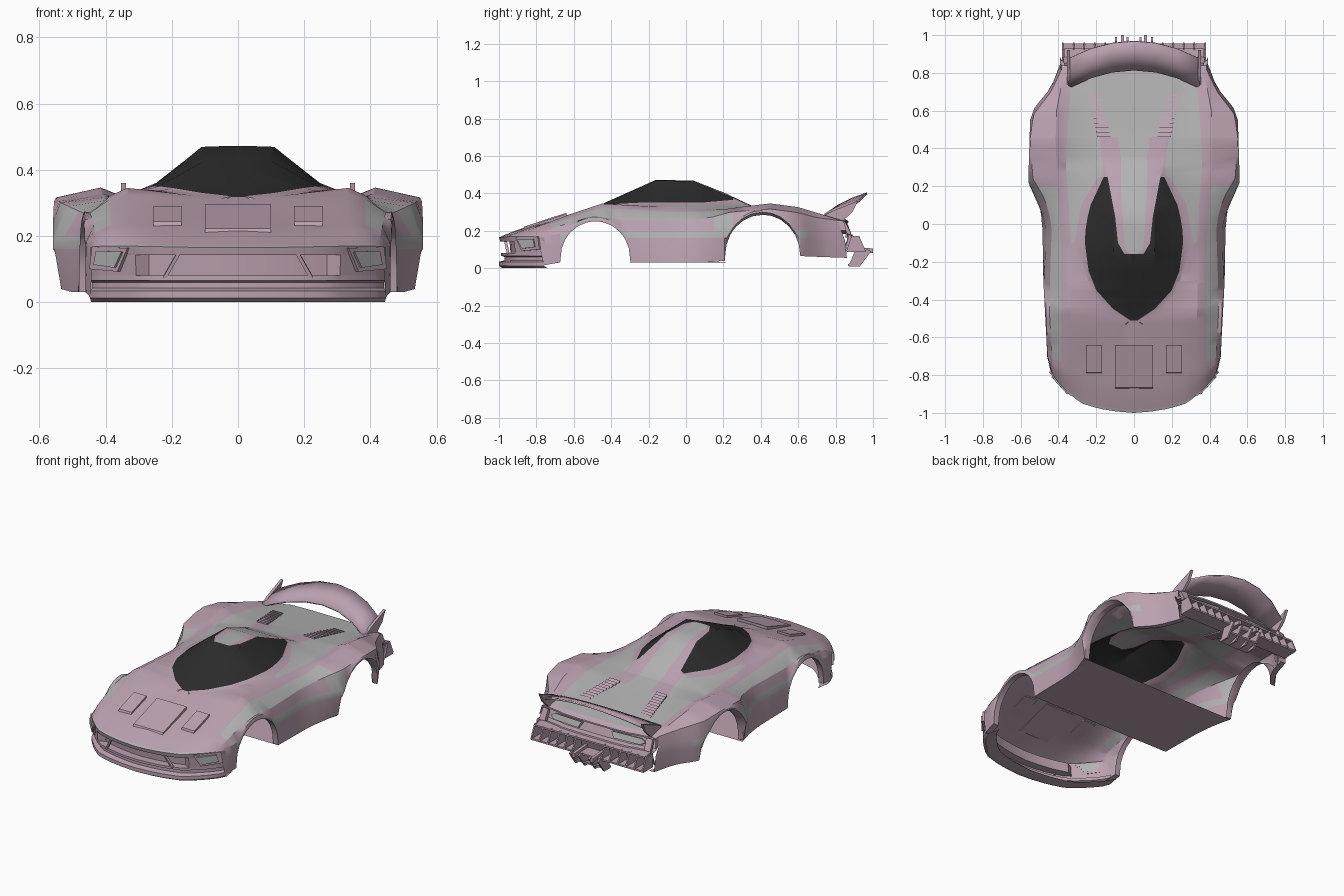
import bpy, bmesh, math

def material(name, col):
    m = bpy.data.materials.new(name)
    m.diffuse_color = (*col, 1)
    return m

PINK = material("paint_pink", (0.50, 0.36, 0.44))
GREY = material("stripe_grey", (0.45, 0.45, 0.45))
BLACK = material("glass_black", (0.025, 0.025, 0.025))
MATS = [PINK, GREY, BLACK]

def build(name, verts, faces, mat=0, mirror=True, thick=0, smooth=30):
    me = bpy.data.meshes.new(name)
    me.from_pydata(verts, [], faces)
    ob = bpy.data.objects.new(name, me)
    bpy.context.collection.objects.link(ob)
    for m in MATS:
        me.materials.append(m)
    for i, p in enumerate(me.polygons):
        p.material_index = mat[i] if isinstance(mat, list) else mat
    bm = bmesh.new()
    bm.from_mesh(me)
    bmesh.ops.recalc_face_normals(bm, faces=bm.faces)
    bm.to_mesh(me)
    bm.free()
    if thick:
        s = ob.modifiers.new("thickness", 'SOLIDIFY')
        s.thickness, s.offset = thick, 0
    if mirror:
        ob.modifiers.new("mirror", 'MIRROR').use_clip = True
    if smooth:
        bpy.ops.object.select_all(action='DESELECT')
        bpy.context.view_layer.objects.active = ob
        ob.select_set(True)
        bpy.ops.object.shade_smooth_by_angle(angle=math.radians(smooth))
    return ob

def grid(rows):
    n = len(rows[0])
    verts = [p for r in rows for p in r]
    faces = [(i*n+j, i*n+j+1, (i+1)*n+j+1, (i+1)*n+j)
             for i in range(len(rows)-1) for j in range(n-1)]
    return verts, faces

def prism(name, poly, x0, x1, mat=0):
    """Side (y, z) outline extruded from x0 to x1, mirrored."""
    n = len(poly)
    verts = [(x, y, z) for x in (x0, x1) for y, z in poly]
    faces = [tuple(range(n)), tuple(range(n, 2*n))]
    faces += [(i, (i+1) % n, n+(i+1) % n, n+i) for i in range(n)]
    return build(name, verts, faces, mat, smooth=0)

# Body feature lines from centre to sill: (y, x, z)
c0 = [(-1, 0, .165), (-.89, 0, .21), (-.65, 0, .28), (-.5, 0, .32), (-.16, 0, .472),
      (.04, 0, .468), (.2, 0, .405), (.35, 0, .335), (.5, 0, .31), (.84, 0, .268)]
spine = [(-.993, .09, .165), (-.88, .09, .21), (-.6, .02, .29), (-.5, .005, .32), (-.16, .025, .472), (-.13, .05, .471),
         (.04, .06, .467), (.2, .07, .404), (.35, .07, .334), (.5, .09, .31), (.84, .12, .268)]
roof = [(-.98, .17, .166), (-.86, .17, .212), (-.6, .05, .29), (-.5, .01, .32), (-.16, .05, .471), (-.1, .085, .47),
        (.04, .1, .464), (.25, .14, .378), (.35, .15, .332), (.5, .17, .31), (.835, .22, .268)]
pillar = [(-.97, .21, .167), (-.85, .21, .213), (-.6, .09, .29), (-.5, .015, .32), (-.35, .08, .385), (-.16, .11, .469),
          (.04, .108, .463), (.25, .15, .372), (.35, .16, .331), (.5, .18, .31), (.833, .23, .268)]
glass = [(-.952, .27, .168), (-.84, .26, .215), (-.6, .14, .29), (-.51, .02, .32), (-.45, .11, .33),
         (-.35, .2, .345), (-.25, .24, .35), (-.1, .26, .35), (0, .255, .35), (.1, .23, .352),
         (.25, .16, .365), (.35, .17, .33), (.5, .19, .309), (.83, .24, .267)]
trim = [(-.925, .31, .169), (-.82, .3, .216), (-.6, .23, .29), (-.5, .13, .32), (-.35, .225, .338),
        (-.1, .315, .335), (.1, .28, .334), (.25, .19, .345), (.35, .2, .325), (.5, .22, .308), (.825, .26, .266)]
c5 = [(-.89, .35, .17), (-.8, .345, .22), (-.6, .33, .295), (-.45, .335, .345), (-.1, .335, .325),
      (.1, .345, .315), (.3, .36, .312), (.45, .355, .322), (.6, .345, .3), (.815, .33, .265)]
c6 = [(-.855, .385, .17), (-.79, .385, .213), (-.6, .385, .275), (-.45, .385, .322), (-.1, .385, .3),
      (.1, .40, .3), (.3, .41, .328), (.45, .415, .346), (.6, .41, .326), (.81, .37, .262)]
c7 = [(-.82, .415, .17), (-.75, .43, .2), (-.6, .44, .25), (-.48, .447, .27), (-.3, .445, .255), (0, .435, .255),
      (.13, .47, .27), (.24, .535, .3), (.45, .55, .316), (.58, .532, .3), (.7, .44, .27), (.815, .385, .255)]
c8 = [(-.8, .43, .165), (-.7, .458, .18), (-.48, .465, .2), (-.3, .465, .2), (0, .455, .2), (.12, .51, .2),
      (.22, .56, .19), (.55, .55, .2), (.62, .525, .2), (.72, .44, .2), (.83, .395, .2)]
c9 = [(-.78, .44, .1), (-.7, .46, .13), (-.3, .475, .16), (0, .465, .16), (.12, .515, .16),
      (.22, .56, .16), (.55, .55, .16), (.62, .525, .16), (.72, .44, .15), (.85, .39, .15)]
c10 = [(-.76, .447, .015), (-.68, .46, .03), (-.3, .48, .03), (0, .485, .03), (.1, .5, .03),
       (.21, .535, .04), (.6, .525, .065), (.72, .43, .06), (.86, .385, .055)]
COLS = [c0, spine, roof, pillar, glass, trim, c5, c6, c7, c8, c9, c10]
ARCHES = [(-.485, .185, .06, .19), (.41, .2, .07, .215)]   # y, half width, base z, height

def at(keys, y):
    for a, b in zip(keys, keys[1:]):
        if y <= b[0]:
            t = max(0, (y-a[0])/(b[0]-a[0]))
            return [a[k]+t*(b[k]-a[k]) for k in (1, 2)]
    return list(keys[-1][1:])

def arch(y):
    for cy, r, base, h in ARCHES:
        d = abs(y-cy)/r
        if d <= 1.0005:
            return base+h*math.sqrt(max(0, 1-d*d))
    return -1

stations = {-1, -.985, -.93, -.86, -.8, -.75, -.7, -.51, -.48, -.45, -.4, -.35, -.25, -.16, -.13, -.1, -.03,
            .04, .1, .15, .2, .25, .3, .35, .45, .5, .65, .7, .75, .8, .85}
for cy, r, _, _ in ARCHES:
    stations |= {round(cy+r*math.cos(math.pi*k/12), 4) for k in range(13)}
    stations |= {round(cy-r-.003, 4), round(cy+r+.003, 4)}
S = sorted(stations)

rows = []
for s in S:
    row = []
    for j, keys in enumerate(COLS):
        y = s
        if s < -.7:
            y = -.7+(s+.7)/-.3*(keys[0][0]+.7)
        elif s > .65:
            y = .65+(s-.65)/.2*(keys[-1][0]-.65)
        x, z = at(keys, y)
        if j >= 9:
            z = max(z, arch(y)+(.024, .014, 0)[j-9])
        row.append((x, y, z))
    x, y, z = row[-1]
    row.append((x-.035, y, z))                             # inner arch lip
    rows.append(row)

def paint(j, s):
    if j < 4 and -.511 < s < (-.161, -.161, .245, .245)[j]:
        return 2
    if s < -.99:
        return 1 if j < 9 else 0
    grey = [s > -.17, s > .45, s > .45, s > .45, s > .24, s > -.11, False, -.76 < s < .2,
            .1 < s < .24, -.69 < s < .63, False, False]
    return int(grey[j])

v, f = grid(rows)
build("body_shell", v, f, [paint(j, s) for s in S[:-1] for j in range(len(COLS))], smooth=25)

# Flat floor between the wheel arches
floor = [[(0, y, .03), (x, y, .032)] for y, x in ((-.3, .475), (0, .48), (.1, .495), (.21, .53))]
build("floor_pan", *grid(floor), smooth=0)

# Front bumper: the nose outline stacked downwards, mouth recessed in the middle
plan = [(k[0][1], k[0][0], k[0][2]) for k in COLS[:10]] + [(.447, -.76, .165)]
rings = [(0, None, 0), (.004, .15, 0), (.006, .143, 0), (.006, .143, .05), (.012, .08, .05), (.012, .08, 0),
         (.012, .066, 0), (.03, .06, 0), (.03, .042, 0), (.0, .034, 0), (.0, .012, 0), (.02, 0, 0), (.1, 0, 0)]
nose = [[(x*(1-d*.4), y+d+(m if x < .29 else 0), zt if z is None else z) for x, y, zt in plan] for d, z, m in rings]
build("front_bumper", *grid(nose), smooth=20)
build("mouth_strut", [(.175, -.965, .145), (.187, -.965, .145), (.227, -.95, .075), (.215, -.95, .075)],
      [(0, 1, 2, 3)], thick=.015, smooth=0)

# Headlights with raised surrounds
build("headlight_surround", [(.33, -.908, .163), (.437, -.79, .168), (.445, -.78, .10), (.36, -.876, .092)],
      [(0, 1, 2, 3)], thick=.012, smooth=0)
build("headlight", [(.345, -.896, .152), (.422, -.812, .155), (.43, -.803, .113), (.367, -.873, .104)],
      [(0, 1, 2, 3)], 1, thick=.02, smooth=0)

# Hood scoops
prism("hood_centre_scoop", [(-.875, .205), (-.865, .222), (-.64, .296), (-.64, .275)], 0, .1)
prism("hood_side_scoop", [(-.79, .23), (-.785, .243), (-.64, .29), (-.64, .27)], .17, .255)

# Engine deck louvres
for i in range(10):
    y = .46+i*.024
    z, x = .318-i*.0038, .125+i*.005
    prism(f"deck_louvre_{i}", [(y, z-.008), (y, z+.008), (y+.018, z-.003), (y+.018, z-.01)], x, x+.07)

# Rear fascia: deck edge outline stacked downwards with a recessed lamp band
tail = [(k[-1][1], k[-1][0], k[-1][2]) for k in COLS[:9]] + [(.393, .83, .2)]
tail_rings = [(0, 1), (.028, .252), (.028, .243), (0, .238), (.02, .185), (.05, .18), (.055, .165), (.03, .09)]
fascia = [[(x, y+d, min(z, zt)) for x, y, zt in tail] for d, z in tail_rings]
build("rear_fascia", *grid(fascia), smooth=20)
build("tail_lamp", [(.1, .855, .23), (.29, .84, .228), (.32, .84, .21), (.29, .853, .195), (.12, .865, .195)],
      [(0, 1, 2, 3, 4)], 1, thick=.02, smooth=0)
build("lamp_bezel", [(.33, .85, .245), (.37, .84, .245), (.375, .875, .18), (.335, .875, .18)],
      [(0, 1, 2, 3)], thick=.02, smooth=0)

# Slatted rear bumper
prism("rear_bumper_shelf", [(.85, .165), (.85, .175), (.93, .17), (.93, .16)], 0, .37)
prism("rear_bumper_base", [(.86, .085), (.86, .095), (.955, .095), (.955, .085)], 0, .38)
for i in range(6):
    x = .092+i*.056
    prism(f"rear_bumper_fin_{i}", [(.86, .085), (.86, .17), (.925, .172), (.962, .09)], x, x+.008)

# Central diffuser and exhausts
for i, x in enumerate((.03, .09)):
    prism(f"diffuser_fin_{i}", [(.87, .01), (.93, .01), (.99, .09), (.97, .1), (.9, .085)], x, x+.01)
prism("diffuser_tray", [(.865, .012), (.865, .022), (.95, .045), (.95, .035)], 0, .1)
prism("exhaust_tip", [(.87, .09), (.87, .115), (1.0, .105), (1.0, .08)], .052, .07)

# Arched rear wing and end fins
wing = []
for u in (0, .33, .66, 1):
    q = u*u
    wing.append([(.345*u, .815-.095*q, .335-.065*q), (.345*u, .89-.095*q, .372-.07*q), (.345*u, .968-.09*q, .4-.085*q)])
build("rear_wing", *grid(wing), thick=.01, smooth=10)
prism("wing_end_fin", [(.69, .25), (.78, .305), (.92, .36), (.89, .3), (.83, .245)], .338, .354)
